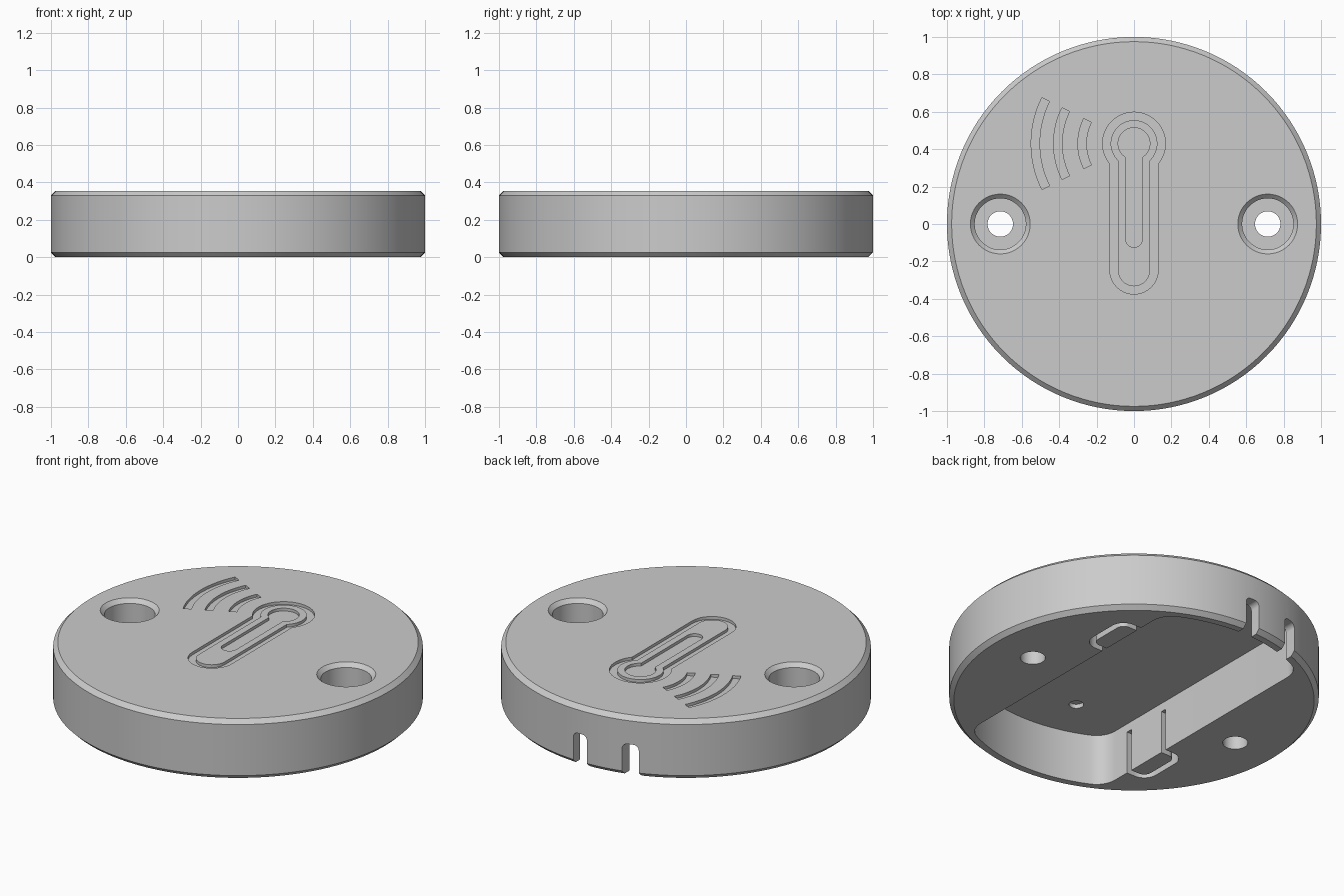
import bpy, bmesh
from math import sin, cos, asin, atan2, sqrt, pi, radians
from mathutils import Matrix

if "Cube" in bpy.data.objects:
    bpy.data.objects.remove(bpy.data.objects["Cube"], do_unlink=True)

HEIGHT, CHAMFER = 0.355, 0.025
CEILING, WALL_R, HALF_W = 0.305, 0.935, 0.475
ENGRAVE = HEIGHT - 0.017

grey = bpy.data.materials.new("grey plastic")
grey.use_nodes = True
grey.diffuse_color = (0.6, 0.6, 0.6, 1)
grey.node_tree.nodes["Principled BSDF"].inputs["Base Color"].default_value = (0.6, 0.6, 0.6, 1)


def finish(name, bm):
    bmesh.ops.recalc_face_normals(bm, faces=bm.faces)
    mesh = bpy.data.meshes.new(name)
    bm.to_mesh(mesh)
    bm.free()
    mesh.materials.append(grey)
    obj = bpy.data.objects.new(name, mesh)
    bpy.context.collection.objects.link(obj)
    return obj


def lathe(name, profile, steps, x=0):
    """Closed solid of revolution from (radius, height) points."""
    bm = bmesh.new()
    rings = [[bm.verts.new((x + r * cos(2 * pi * i / steps), r * sin(2 * pi * i / steps), z))
              for i in range(steps)] for r, z in profile]
    for low, high in zip(rings, rings[1:]):
        for i in range(steps):
            j = (i + 1) % steps
            bm.faces.new((low[i], low[j], high[j], high[i]))
    bm.faces.new(rings[0])
    bm.faces.new(rings[-1])
    return finish(name, bm)


def prism(name, outline, z0, z1, matrix=None):
    """Outline in x, y extruded from z0 to z1."""
    bm = bmesh.new()
    face = bm.faces.new([bm.verts.new((x, y, z0)) for x, y in outline])
    new = bmesh.ops.extrude_face_region(bm, geom=[face])["geom"]
    bmesh.ops.translate(bm, vec=(0, 0, z1 - z0),
                        verts=[v for v in new if isinstance(v, bmesh.types.BMVert)])
    if matrix:
        bmesh.ops.transform(bm, matrix=matrix, verts=bm.verts)
    return finish(name, bm)


def arc(cx, cy, r, start, end, n=8):
    return [(cx + r * cos(start + (end - start) * i / n),
             cy + r * sin(start + (end - start) * i / n)) for i in range(n + 1)]


def cut(target, cutter):
    mod = target.modifiers.new("cut", "BOOLEAN")
    mod.operation, mod.solver, mod.object = "DIFFERENCE", "EXACT", cutter
    bpy.context.view_layer.objects.active = target
    bpy.ops.object.modifier_apply(modifier=mod.name)
    bpy.data.objects.remove(cutter, do_unlink=True)


# Round chamfered housing
body = lathe("sensor_housing", [(1 - CHAMFER, 0), (1, CHAMFER), (1, HEIGHT - CHAMFER),
                                (1 - CHAMFER, HEIGHT)], 128)

# Underside cavity: straight sides, curved ends, rounded corners
fillet = 0.13
fx = HALF_W - fillet
fy = sqrt((WALL_R - fillet) ** 2 - fx ** 2)
a = atan2(fy, fx)
end = (arc(fx, fy, fillet, 0, a) + arc(0, 0, WALL_R, a, pi - a, 28)[1:-1]
       + arc(-fx, fy, fillet, pi - a, pi))
cut(body, prism("cavity_cutter", end + [(-x, -y) for x, y in end], -0.1, CEILING))

# Counterbored screw holes
for x in (-0.715, 0.715):
    cut(body, lathe("screw_cutter", [(0.068, -0.05), (0.068, 0.08), (0.137, 0.08),
                                     (0.137, HEIGHT - 0.023), (0.18, HEIGHT + 0.02)], 48, x))

# U-shaped grooves that free a flexible tab in each long cavity wall
inner, outer, y0, y1, gap = HALF_W - 0.03, 0.61, 0.3, 0.625, 0.036
ro, ri = 0.08, 0.045
groove = ([(inner, y0)] + arc(outer - ro, y0 + ro, ro, -pi / 2, 0)
          + arc(outer - ro, y1 - ro, ro, 0, pi / 2) + [(inner, y1), (inner, y1 - gap)]
          + arc(outer - gap - ri, y1 - gap - ri, ri, pi / 2, 0)
          + arc(outer - gap - ri, y0 + gap + ri, ri, 0, -pi / 2) + [(inner, y0 + gap)])
for turn in (0, pi):
    cut(body, prism("groove_cutter", groove, -0.1, 0.255, Matrix.Rotation(turn, 4, "Z")))

# Two slots through the back wall, rounded at the top
upright = Matrix.Rotation(pi / 2, 4, "X")
for x in (0, -0.3):
    w, r = 0.045, 0.03
    slot = ([(x - w, -0.1), (x + w, -0.1)] + arc(x + w - r, 0.19 - r, r, 0, pi / 2)
            + arc(x - w + r, 0.19 - r, r, pi / 2, pi))
    cut(body, prism("slot_cutter", slot, -1.1, -0.8, upright))

# Small blind hole in the cavity ceiling
cut(body, prism("blind_hole_cutter", arc(-0.13, -0.64, 0.04, 0, 2 * pi, 24)[:-1], 0.2, CEILING + 0.025))


# Engraved thermometer: outer groove around an island, with a recessed core
def thermometer(bulb, stem, foot):
    t = asin(stem / bulb)
    return (arc(0, 0.43, bulb, -pi / 2 + t, 1.5 * pi - t, 40)
            + arc(0, foot, stem, pi, 2 * pi, 20))


ring = prism("ring_cutter", thermometer(0.168, 0.13, -0.245), ENGRAVE, 0.45)
cut(ring, prism("island_cutter", thermometer(0.125, 0.085, -0.248), 0.2, 0.6))
cut(body, ring)
cut(body, prism("core_cutter", thermometer(0.085, 0.045, -0.08), ENGRAVE, 0.45))

# Engraved signal arcs
spread = radians(26.5)
for r in (0.55, 0.43, 0.3):
    wave = (arc(0, 0.43, r, pi - spread, pi + spread, 16)
            + arc(0, 0.43, r - 0.045, pi + spread, pi - spread, 16))
    cut(body, prism("wave_cutter", wave, ENGRAVE, 0.45))

bpy.ops.object.select_all(action="DESELECT")
body.select_set(True)
bpy.context.view_layer.objects.active = body
bpy.ops.object.shade_smooth_by_angle(angle=radians(30))
